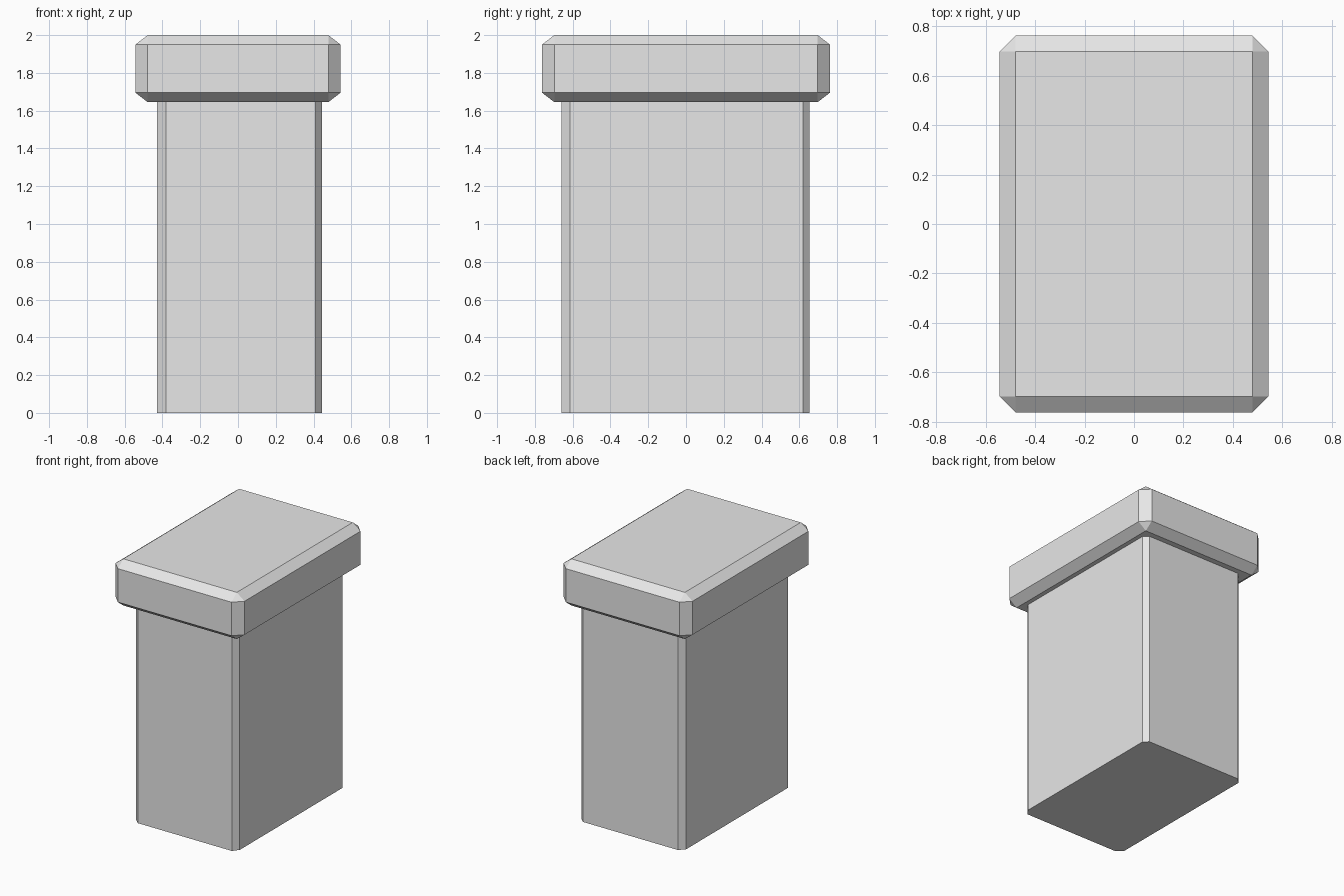
import bpy
import bmesh

default = bpy.data.objects.get("Cube")
if default:
    bpy.data.objects.remove(default, do_unlink=True)

# Single plain stone colour
stone = bpy.data.materials.new("stone_grey")
stone.use_nodes = True
COLOUR = (0.8, 0.8, 0.8, 1)
stone.diffuse_color = COLOUR
stone.node_tree.nodes["Principled BSDF"].inputs["Base Color"].default_value = COLOUR


def make_object(name, bm):
    bmesh.ops.recalc_face_normals(bm, faces=bm.faces)
    mesh = bpy.data.meshes.new(name)
    bm.to_mesh(mesh)
    bm.free()
    mesh.materials.append(stone)
    obj = bpy.data.objects.new(name, mesh)
    bpy.context.collection.objects.link(obj)
    return obj


# Shaft: upright prism with slightly uneven chamfered corners
outline = [(-0.38, -0.66), (0.41, -0.66), (0.445, -0.615), (0.445, 0.62),
           (0.41, 0.655), (-0.39, 0.655), (-0.43, 0.615), (-0.43, -0.615)]
bm = bmesh.new()
base = bm.faces.new([bm.verts.new((x, y, 0)) for x, y in outline])
top = bmesh.ops.extrude_face_region(bm, geom=[base])
bmesh.ops.translate(bm, vec=(0, 0, 1.66),
                    verts=[v for v in top["geom"] if isinstance(v, bmesh.types.BMVert)])
if not any(all(v.co.z == 0 for v in f.verts) for f in bm.faces):
    bm.faces.new([v for v in bm.verts if v.co.z == 0])
make_object("shaft", bm)

# Cap: block with all edges chamfered, flattened so the bevel is shallower in z
BEVEL, SQUASH = 0.065, 0.77
bottom, height = 1.645, 0.355
bm = bmesh.new()
bmesh.ops.create_cube(bm, size=1)
bmesh.ops.scale(bm, vec=(1.086, 1.524, height / SQUASH), verts=bm.verts)
bmesh.ops.bevel(bm, geom=bm.edges[:], offset=BEVEL, segments=1,
                affect='EDGES', profile=0.5)
bmesh.ops.scale(bm, vec=(1, 1, SQUASH), verts=bm.verts)
bmesh.ops.translate(bm, vec=(0, 0, bottom + height / 2), verts=bm.verts)
make_object("cap", bm)
